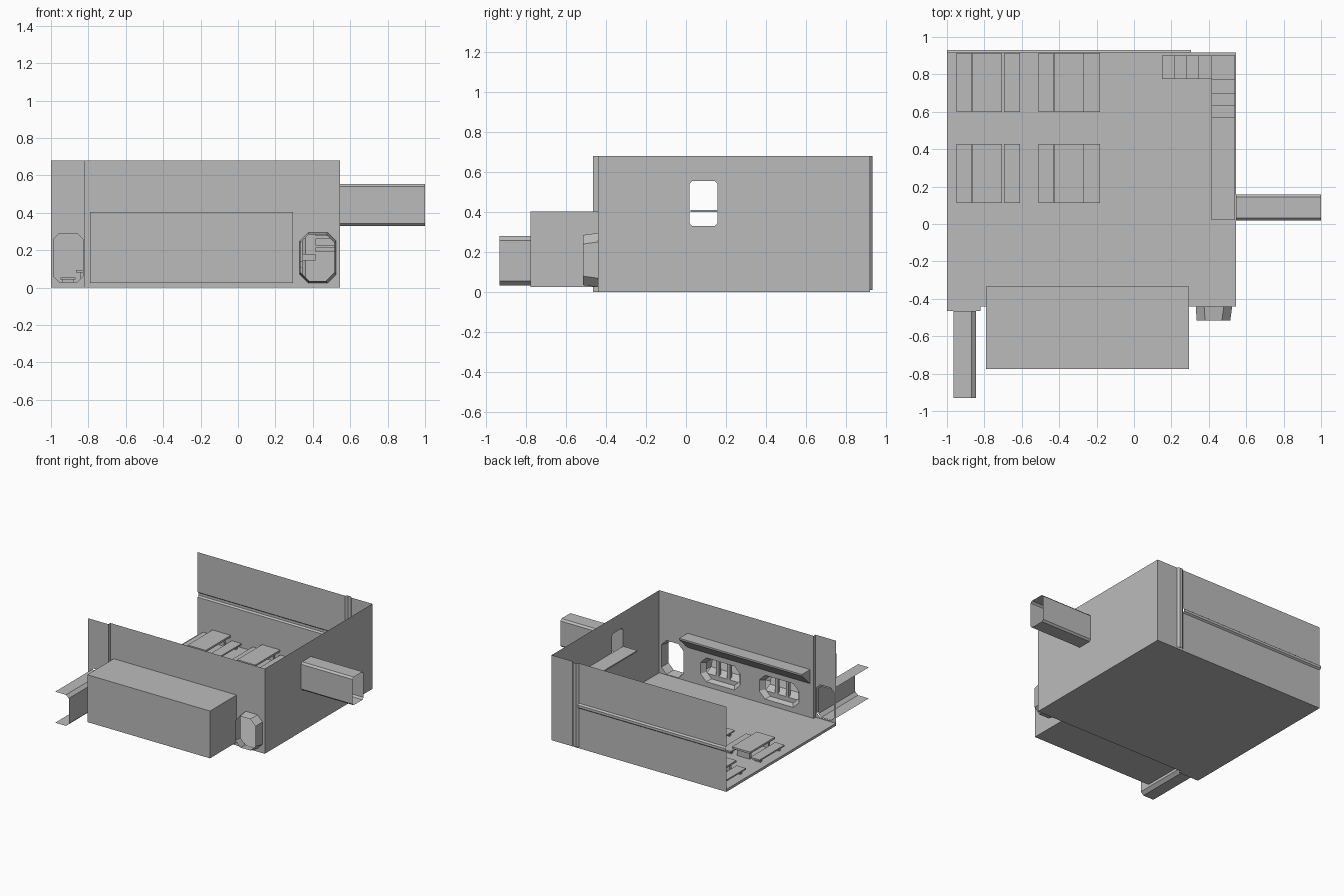
import bpy, bmesh
from mathutils import Vector

if "Cube" in bpy.data.objects:
    bpy.data.objects.remove(bpy.data.objects["Cube"])

grey = bpy.data.materials.new("plain_grey")
grey.diffuse_color = (0.5, 0.5, 0.5, 1)
grey.use_nodes = True
grey.node_tree.nodes["Principled BSDF"].inputs["Base Color"].default_value = grey.diffuse_color


def finish(name, bm):
    me = bpy.data.meshes.new(name)
    bm.to_mesh(me)
    bm.free()
    me.materials.append(grey)
    ob = bpy.data.objects.new(name, me)
    bpy.context.collection.objects.link(ob)
    return ob


def add_box(bm, x0, x1, y0, y1, z0, z1):
    r = bmesh.ops.create_cube(bm, size=1)
    for v in r["verts"]:
        v.co = Vector(((x0 + x1) / 2 + v.co.x * (x1 - x0),
                       (y0 + y1) / 2 + v.co.y * (y1 - y0),
                       (z0 + z1) / 2 + v.co.z * (z1 - z0)))


def boxes(name, *dims):
    bm = bmesh.new()
    for d in dims:
        add_box(bm, *d)
    return finish(name, bm)


def loft(name, rings, closed=True, caps=False):
    """Skin matching rings of 3D points."""
    bm = bmesh.new()
    vs = [[bm.verts.new(p) for p in r] for r in rings]
    n = len(rings[0])
    for a, b in zip(vs, vs[1:]):
        for i in range(n if closed else n - 1):
            j = (i + 1) % n
            bm.faces.new((a[i], a[j], b[j], b[i]))
    if caps:
        bm.faces.new(vs[0])
        bm.faces.new(vs[-1])
        bmesh.ops.recalc_face_normals(bm, faces=bm.faces)
    return finish(name, bm)


def octagon(u0, u1, v0, v1, c):
    return [(u0 + c, v0), (u1 - c, v0), (u1, v0 + c), (u1, v1 - c),
            (u1 - c, v1), (u0 + c, v1), (u0, v1 - c), (u0, v0 + c)]


def at_y(pts, y):
    return [(u, y, v) for u, v in pts]


def at_x(pts, x):
    return [(x, u, v) for u, v in pts]


def wall(name, loops):
    """Thin wall: first loop is the outline, the rest are openings."""
    bm = bmesh.new()
    edges = []
    for loop in loops:
        vs = [bm.verts.new(p) for p in loop]
        edges += [bm.edges.new((vs[i], vs[i - 1])) for i in range(len(vs))]
    bmesh.ops.triangle_fill(bm, edges=edges, use_beauty=True)
    bmesh.ops.dissolve_limit(bm, angle_limit=0.01, verts=bm.verts, edges=bm.edges)
    return finish(name, bm)


def rect(u0, u1, v0, v1):
    return [(u0, v0), (u1, v0), (u1, v1), (u0, v1)]


TOP, FRONT, RIGHT, BACK = 0.68, -0.44, 0.545, 0.918

# Floor
boxes("floor", (-1, RIGHT, FRONT, BACK, 0.0, 0.02),
      (-1, -0.82, -0.465, FRONT, 0.0, 0.02))

# Front wall with pod doorway and two bay openings
pod_hole = octagon(0.33, 0.525, 0.025, 0.295, 0.045)
bays = [octagon(-0.17, 0.18, 0.06, 0.25, 0.05), octagon(-0.69, -0.34, 0.06, 0.25, 0.05)]
wall("front_wall", [at_y(rect(-0.82, RIGHT, 0.01, TOP), FRONT), at_y(pod_hole, FRONT)]
     + [at_y(b, FRONT) for b in bays])

# Stepped-out left section of the front wall with its doorway
side_door = octagon(-0.985, -0.83, 0.03, 0.29, 0.03)
wall("front_wall_left", [at_y(rect(-1, -0.82, 0.01, TOP), -0.465), at_y(side_door, -0.465)])
wall("front_wall_step", [[(-0.82, -0.465, 0.01), (-0.82, FRONT, 0.01),
                          (-0.82, FRONT, TOP), (-0.82, -0.465, TOP)]])

# Right wall with the upper passage opening
passage = octagon(0.018, 0.158, 0.33, 0.555, 0.014)
wall("right_wall", [at_x(rect(FRONT, BACK, 0.01, TOP), RIGHT), at_x(passage, RIGHT)])
loft("right_passage", [at_x(passage, RIGHT), at_x(passage, 1.0)])

# Back wall: horizontal channel on the long part, upright channel near the corner
prof = [(BACK, 0.01), (BACK, 0.32), (0.931, 0.33), (0.931, 0.35), (BACK, 0.36), (BACK, TOP)]
loft("back_wall", [[(x, y, z) for y, z in prof] for x in (-1, 0.305)], closed=False)
plan = [(0.305, BACK), (0.318, 0.932), (0.345, 0.932), (0.36, BACK), (RIGHT, BACK)]
loft("back_wall_corner", [[(x, y, z) for x, y in plan] for z in (0.01, TOP)], closed=False)

# Open-sided corridor at the front left
chan = [(-0.965, 0.28), (-0.87, 0.28), (-0.845, 0.258), (-0.845, 0.055), (-0.87, 0.032), (-0.965, 0.032)]
loft("front_corridor", [at_y(chan, -0.465), at_y(chan, -0.93)], closed=False)

# Outer doorway pod at the front right
pod_end = octagon(0.335, 0.515, 0.035, 0.285, 0.045)
loft("doorway_pod", [at_y(pod_hole, FRONT), at_y(pod_end, -0.515)])

# Big housing outside the front wall (open toward the wall)
bm = bmesh.new()
add_box(bm, -0.79, 0.295, -0.775, FRONT, 0.025, 0.403)
bm.faces.ensure_lookup_table()
bmesh.ops.delete(bm, geom=[f for f in bm.faces if f.calc_center_median().y > FRONT - 0.01],
                 context='FACES')
finish("front_housing", bm)

# Sloped hood above the bays
hood = [(FRONT, 0.403), (-0.335, 0.403), (-0.335, 0.39), (FRONT, 0.29)]
loft("bay_hood", [at_x(hood, -0.79), at_x(hood, 0.295)], caps=True)

# Recessed bays with posts and a sloping ledge
for i, b in enumerate(bays):
    x0, x1 = b[7][0], b[2][0]
    inner = octagon(x0 + 0.03, x1 - 0.03, 0.075, 0.24, 0.045)
    loft(f"bay_frame_{i}", [at_y(b, FRONT), at_y(inner, -0.475)])
    w = (x1 - x0 - 0.06) / 3
    boxes(f"bay_posts_{i}", *[(x0 + 0.03 + k * w - 0.012, x0 + 0.03 + k * w + 0.012,
                               -0.50, -0.475, 0.1, 0.235) for k in (1, 2)])
    ledge = [(-0.475, 0.075), (-0.475, 0.11), (-0.53, 0.14), (-0.56, 0.24), (-0.57, 0.24), (-0.57, 0.075)]
    loft(f"bay_ledge_{i}", [at_x(ledge, x0 + 0.03), at_x(ledge, x1 - 0.03)], caps=True)

# Corner stairs: lower flight along the back wall, landing, upper flight
low = [0.15, 0.215, 0.28, 0.345, 0.415]
boxes("lower_stairs", *[(low[k], low[k + 1], 0.775, 0.9, 0.025 + 0.04 * k, 0.06 + 0.04 * k)
                        for k in range(4)])
boxes("stair_landing", (0.415, 0.54, 0.775, 0.9, 0.19, 0.215))
upp = [0.775, 0.7, 0.635, 0.57]
boxes("upper_stairs", *[(0.415, 0.54, upp[k + 1], upp[k], 0.225 + 0.05 * k, 0.262 + 0.05 * k)
                        for k in range(3)])

# Raised walkway to the upper passage
boxes("walkway", (0.415, 0.54, 0.022, 0.57, 0.4, 0.41))

# Tables and benches on the floor
def trestle(name, x0, x1, y0, y1, top, t):
    xi = (x1 - x0) * 0.15
    boxes(name, (x0, x1, y0, y1, top - t, top),
          *[(x0 + xi, x1 - xi, y, y + 0.02, 0.02, top - t) for y in (y0 + 0.03, y1 - 0.05)])


for j, y in enumerate((0.113, 0.6)):
    for i, (a, b, c) in enumerate((((-0.95, -0.868), (-0.866, -0.705), (-0.695, -0.61)),
                                   ((-0.51, -0.43), (-0.428, -0.268), (-0.266, -0.182)))):
        trestle(f"table_{i}{j}", *b, y, y + 0.315, 0.095, 0.015)
        trestle(f"bench_left_{i}{j}", *a, y, y + 0.315, 0.055, 0.012)
        trestle(f"bench_right_{i}{j}", *c, y, y + 0.315, 0.055, 0.012)
